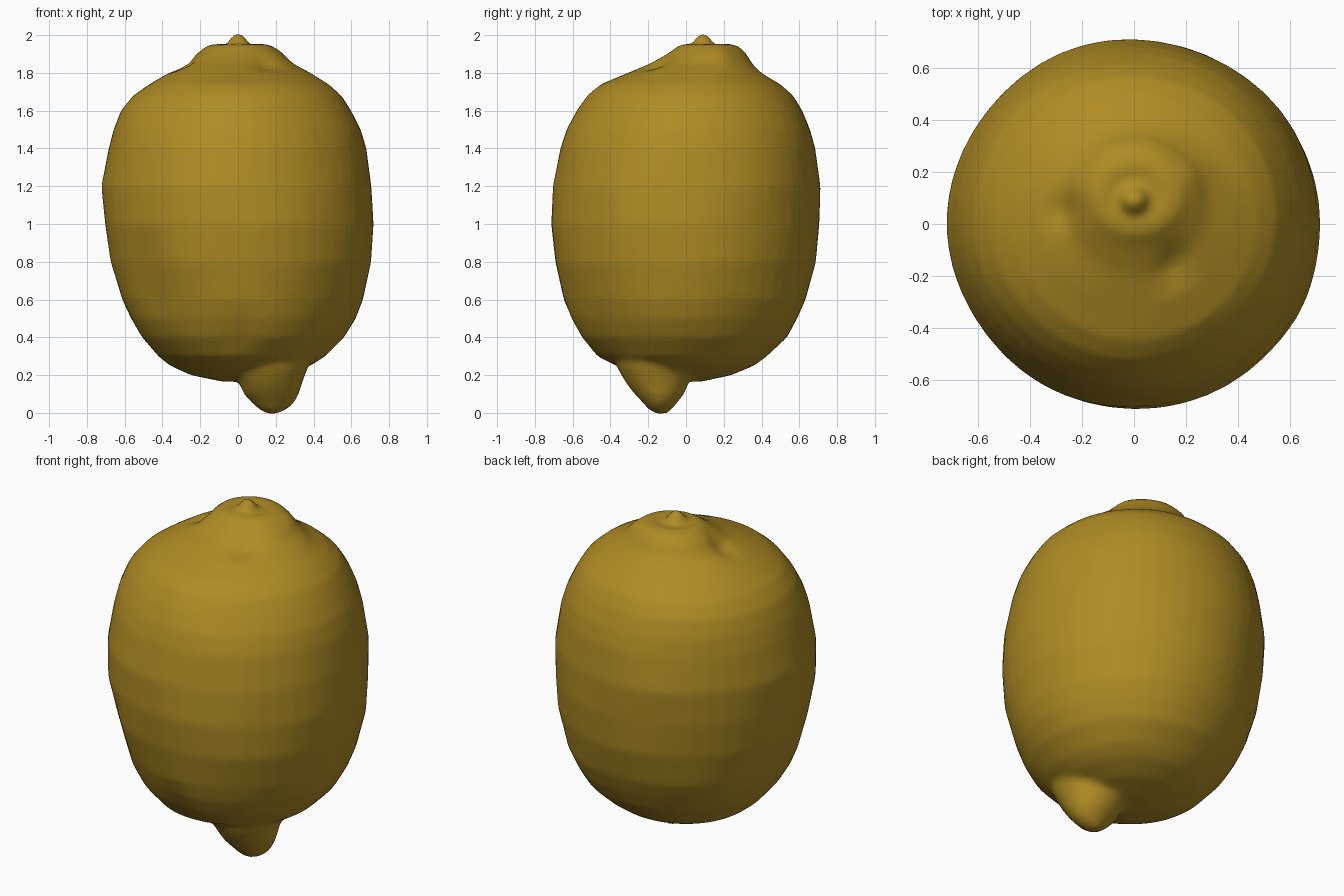
import bpy, bmesh, math

SIDES = 48

# Rings as (z, x_min, x_max, y_min, y_max)
BODY = [
    (.165, -.08, .10, -.10, .08), (.20, -.25, .26, -.24, .24), (.25, -.36, .385, -.37, .36),
    (.30, -.42, .465, -.47, .43), (.40, -.51, .56, -.56, .535), (.50, -.57, .62, -.61, .59),
    (.60, -.615, .66, -.645, .635), (.80, -.675, .705, -.695, .685), (1.0, -.705, .717, -.715, .705),
    (1.2, -.72, .71, -.705, .712), (1.4, -.685, .68, -.665, .685), (1.5, -.66, .65, -.63, .66),
    (1.6, -.62, .60, -.575, .62), (1.68, -.555, .55, -.52, .57), (1.74, -.47, .48, -.45, .50),
    (1.80, -.37, .38, -.31, .395), (1.85, -.27, .29, -.19, .35), (1.90, -.225, .235, -.10, .32),
    (1.94, -.17, .185, -.045, .28), (1.957, -.12, .13, 0, .22), (1.94, -.085, .085, .015, .17)]
TIP = [
    (-.004, .15, .21, -.16, -.10), (.02, .11, .26, -.20, -.075), (.05, .075, .295, -.225, -.05),
    (.10, .03, .322, -.272, -.01), (.15, .01, .337, -.312, .01), (.20, -.01, .355, -.342, .02),
    (.25, -.03, .375, -.37, .03), (.32, -.02, .37, -.36, .03), (.40, .02, .32, -.30, .0)]
PIP = [
    (1.88, -.08, .08, .02, .17), (1.935, -.08, .08, .012, .168), (1.955, -.06, .06, .03, .15),
    (1.98, -.042, .045, .048, .133), (2.0, -.028, .03, .062, .118), (2.007, -.012, .014, .078, .102)]

# Soft hollows and bumps: centre, radius, depth toward the core
DENTS = [((-.47, -.45, .72), .24, .03), ((-.27, .05, 1.86), .10, .035),
         ((.15, -.15, 1.85), .11, .03), ((.0, -.60, .42), .15, .02),
         ((.24, .20, 1.90), .10, -.02), ((.60, -.30, .95), .25, -.01)]


def loft(bm, rings):
    """Closed skin through elliptical rings."""
    loops = []
    for z, x0, x1, y0, y1 in rings:
        loop = []
        for i in range(SIDES):
            a = math.tau * i / SIDES
            loop.append(bm.verts.new(((x0 + x1) / 2 + (x1 - x0) / 2 * math.cos(a),
                                      (y0 + y1) / 2 + (y1 - y0) / 2 * math.sin(a), z)))
        loops.append(loop)
    for a, b in zip(loops, loops[1:]):
        for i in range(SIDES):
            j = (i + 1) % SIDES
            bm.faces.new((a[i], a[j], b[j], b[i]))
    bm.faces.new(loops[0][::-1])
    bm.faces.new(loops[-1])


bm = bmesh.new()
for part in (BODY, TIP, PIP):
    loft(bm, part)

# Uneven peel
for v in bm.verts:
    shift = 0
    for c, radius, depth in DENTS:
        d2 = sum((p - q) ** 2 for p, q in zip(v.co, c))
        shift += depth * math.exp(-d2 / (radius * .6) ** 2)
    a, z = math.atan2(v.co.y, v.co.x), v.co.z
    if .3 < z < 1.85:
        shift += .004 * math.sin(5 * a + 4 * z) * math.sin(9 * z)
    inward = v.co.copy()
    inward.z -= 1
    v.co -= inward.normalized() * shift

mesh = bpy.data.meshes.new("lemon")
bm.to_mesh(mesh)
bm.free()
lemon = bpy.data.objects.new("lemon", mesh)
bpy.context.collection.objects.link(lemon)

peel = bpy.data.materials.new("lemon yellow")
peel.diffuse_color = (.43, .26, .018, 1)
mesh.materials.append(peel)

# Fuse body, tip and pip into one skin, then soften the joins
remesh = lemon.modifiers.new("fuse", 'REMESH')
remesh.mode = 'VOXEL'
remesh.voxel_size = .02
remesh.use_smooth_shade = True
soften = lemon.modifiers.new("soften", 'SMOOTH')
soften.factor = .5
soften.iterations = 5
